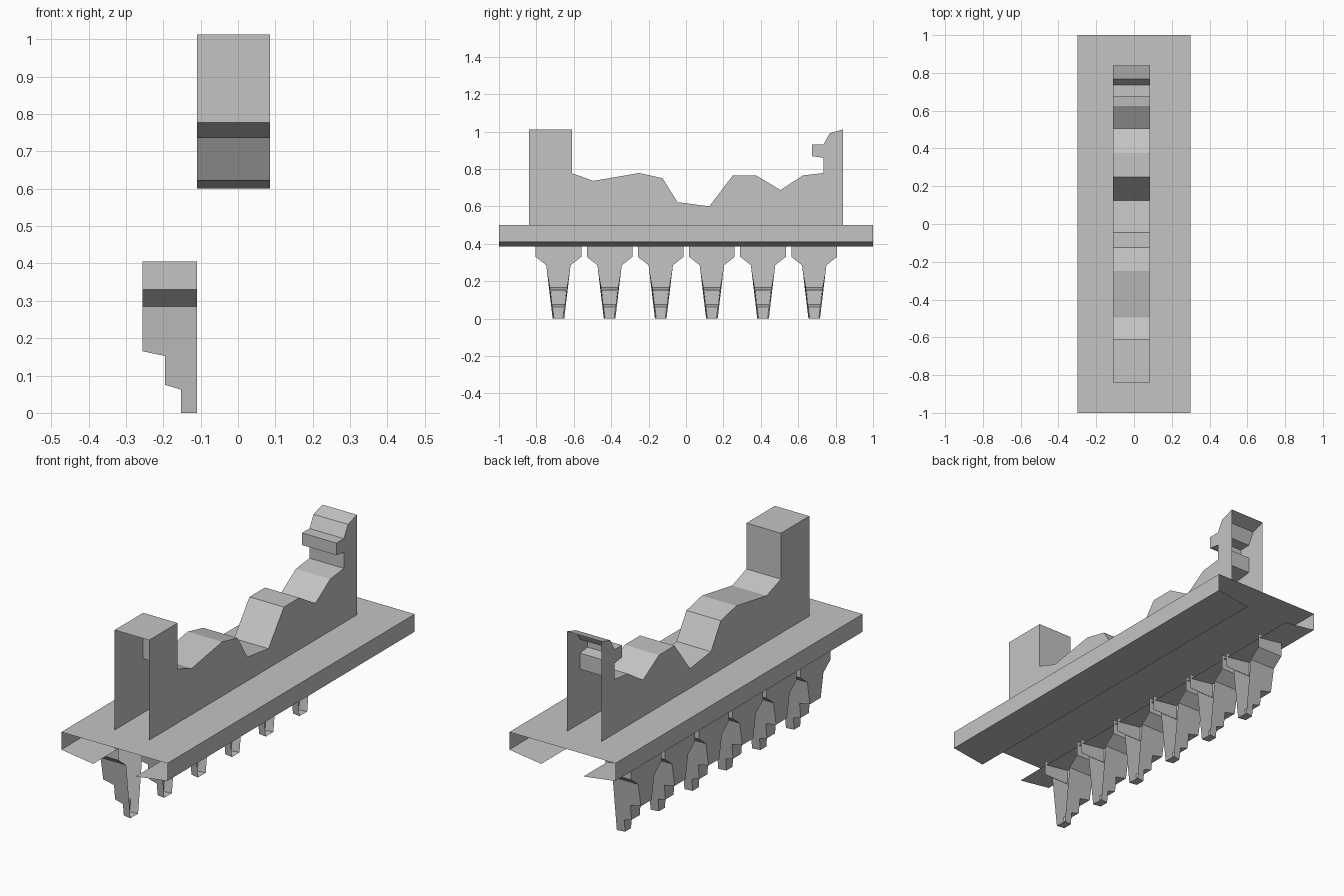
import bpy
import bmesh

cube = bpy.data.objects.get("Cube")
if cube:
    bpy.data.objects.remove(cube, do_unlink=True)

grey = bpy.data.materials.new("plain grey")
grey.use_nodes = True
COLOR = (0.55, 0.55, 0.55, 1)
grey.diffuse_color = COLOR
grey.node_tree.nodes["Principled BSDF"].inputs["Base Color"].default_value = COLOR


def finish(name, bm, location=(0, 0, 0)):
    mesh = bpy.data.meshes.new(name)
    bm.to_mesh(mesh)
    bm.free()
    mesh.materials.append(grey)
    obj = bpy.data.objects.new(name, mesh)
    obj.location = location
    bpy.context.collection.objects.link(obj)
    return obj


def strip(bm, side_a, side_b):
    """Open sheet between two matching rows of vertices."""
    for i in range(len(side_a) - 1):
        bm.faces.new((side_a[i], side_b[i], side_b[i + 1], side_a[i + 1]))


# Open-ended deck: flat top, side walls and sloping inward lips
section = [(-0.12, 0.385), (-0.3, 0.41), (-0.3, 0.5),
           (0.3, 0.5), (0.3, 0.41), (0.12, 0.385)]
bm = bmesh.new()
front, back = ([bm.verts.new((x, y, z)) for x, z in section] for y in (-1, 1))
strip(bm, front, back)
bmesh.ops.recalc_face_normals(bm, faces=bm.faces)
if bm.faces[:] and sum(f.normal.z * f.calc_area() for f in bm.faces) < 0:
    bmesh.ops.reverse_faces(bm, faces=bm.faces)
finish("deck", bm)

# Hollow upper body: stepped ridge with two side panels, open at both ends
ridge = [(-0.84, 1.012), (-0.61, 1.012), (-0.61, 0.777), (-0.495, 0.736),
         (-0.25, 0.778), (-0.125, 0.75), (-0.045, 0.622), (0.125, 0.6),
         (0.25, 0.765), (0.375, 0.765), (0.505, 0.687), (0.625, 0.765),
         (0.735, 0.778), (0.735, 0.86), (0.675, 0.868), (0.675, 0.93),
         (0.735, 0.93), (0.768, 0.99), (0.84, 1.012)]
bm = bmesh.new()
rows = []
for x in (-0.11, 0.085):
    row = [bm.verts.new((x, y, z)) for y, z in ridge]
    foot = [bm.verts.new((x, y, 0.5)) for y in (0.84, -0.84)]
    bm.faces.new(row + foot)
    rows.append(row)
strip(bm, *rows)
bmesh.ops.recalc_face_normals(bm, faces=bm.faces)
finish("upper_body", bm)

# Stepped legs along one side, open at the inner side and the top
INNER = -0.11
outer = [(-0.255, 0.405), (-0.255, 0.33), (-0.255, 0.285), (-0.255, 0.165),
         (-0.195, 0.152), (-0.195, 0.075), (-0.152, 0.062), (-0.152, 0),
         (INNER, 0)]


def half_width(x, z):
    if z > 0.3:
        return 0.122
    narrowing = 0.007 if x < INNER and z < 0.28 else 0
    return 0.031 + 0.034 * z / 0.285 - narrowing


def build_leg(name, y):
    bm = bmesh.new()
    rows = []
    for side in (-1, 1):
        def vert(x, z):
            return bm.verts.new((x, side * half_width(x, z), z))
        row = [vert(x, z) for x, z in outer]
        inner = [vert(INNER, z) for x, z in outer[:3]]
        strip(bm, row[:3], inner)
        bm.faces.new(row[2:] + [inner[2]])
        rows.append(row)
    strip(bm, *rows)
    bmesh.ops.recalc_face_normals(bm, faces=bm.faces)
    finish(name, bm, (0, y, 0))


for i in range(6):
    build_leg(f"leg_{i + 1}", -0.682 + i * 0.2735)
